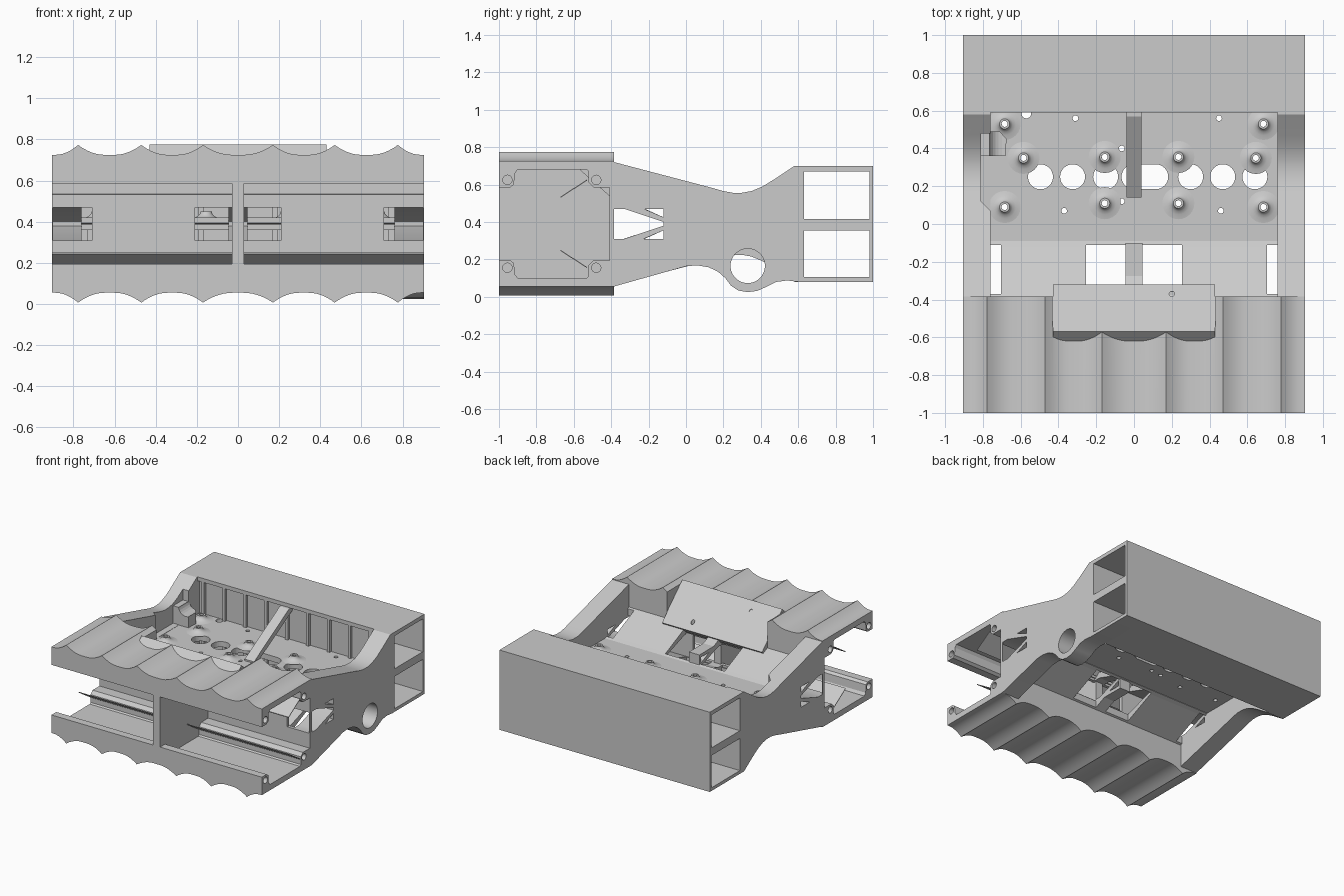
import bpy, bmesh, math

old = bpy.data.objects.get("Cube")
if old:
    bpy.data.objects.remove(old)

grey = bpy.data.materials.new("plain grey")
grey.use_nodes = True
COLOUR = (0.6, 0.6, 0.6, 1)
grey.diffuse_color = COLOUR
grey.node_tree.nodes["Principled BSDF"].inputs["Base Color"].default_value = COLOUR

W, INNER, MID = 0.905, 0.76, 0.39   # half width, inner wall face, mirror height


def prism(name, pts, axis, a, b):
    """Extrude a flat outline along an axis from a to b."""
    place = {"x": lambda p, t: (t, p[0], p[1]),
             "y": lambda p, t: (p[0], t, p[1]),
             "z": lambda p, t: (p[0], p[1], t)}[axis]
    bm = bmesh.new()
    face = bm.faces.new([bm.verts.new(place(p, a)) for p in pts])
    new = bmesh.ops.extrude_face_region(bm, geom=[face])["geom"]
    shift = place((0, 0), b - a)
    bmesh.ops.translate(bm, vec=shift, verts=[v for v in new if isinstance(v, bmesh.types.BMVert)])
    return finish(name, bm)


def finish(name, bm):
    bmesh.ops.recalc_face_normals(bm, faces=bm.faces)
    me = bpy.data.meshes.new(name)
    bm.to_mesh(me)
    bm.free()
    me.materials.append(grey)
    ob = bpy.data.objects.new(name, me)
    bpy.context.collection.objects.link(ob)
    return ob


def box(name, x0, x1, y0, y1, z0, z1):
    return prism(name, [(x0, y0), (x1, y0), (x1, y1), (x0, y1)], "z", z0, z1)


def circle(cx, cy, r, n=32):
    return [(cx + r * math.cos(math.tau * i / n), cy + r * math.sin(math.tau * i / n))
            for i in range(n)]


def activate(ob):
    bpy.ops.object.select_all(action="DESELECT")
    ob.select_set(True)
    bpy.context.view_layer.objects.active = ob


def cut(ob, cutters):
    activate(ob)
    for c in cutters:
        c.hide_render = True
        m = ob.modifiers.new("cut", "BOOLEAN")
        m.operation, m.solver, m.object = "DIFFERENCE", "EXACT", c
        bpy.ops.object.modifier_apply(modifier=m.name)
        bpy.data.objects.remove(c)


def smooth(ob, degrees=28):
    activate(ob)
    bpy.ops.object.shade_smooth_by_angle(angle=math.radians(degrees))


def flip(pts):
    return [(y, 2 * MID - z) for y, z in pts]


# Front bay: block with fluted top and bottom, scooped between sharp ridges
ridges = [-1.04, -0.777, -0.47, -0.17, 0.17, 0.47, 0.777, 1.04]
top_line = []
for a, b in zip(ridges, ridges[1:]):
    for k in range(14):
        t = k / 7 - 1
        x = (a + b) / 2 + t * (b - a) / 2
        if abs(x) < W - 0.004:
            top_line.append((x, 0.725 + 0.048 * max(0, (abs(t) - 0.15) / 0.85) ** 2))
top_line = [(-W, 0.725)] + top_line + [(W, 0.725)]
bay = prism("front_bay", top_line + flip(top_line)[::-1], "y", -1, -0.385)

# Side openings of the bay, screw holes, rear wall windows, slot for the tilted panel
half = [(-1.1, 0.585), (-0.94, 0.585), (-0.92, 0.6), (-0.915, 0.66), (-0.9, 0.68),
        (-0.53, 0.68), (-0.52, 0.67), (-0.52, 0.61), (-0.495, 0.585), (-0.41, 0.585)]
opening = half + flip(half)[::-1]
cutters = [prism("cutter", opening, "x", s * 0.03, s * 1.1) for s in (-1, 1)]
for y in (-0.955, -0.48):
    for z in (0.155, 0.625):
        cutters += [prism("cutter", circle(y, z, 0.025, 20), "x", s * 0.8, s * 1.1) for s in (-1, 1)]
for s in (-1, 1):
    for x0, x1 in ((0.03, 0.21), (0.71, 0.9)):
        cutters.append(box("cutter", s * x0, s * x1, -0.45, -0.3, 0.31, 0.47))
cutters.append(prism("cutter", [(-0.575, 0.775), (-0.31, 0.525), (-0.31, 0.9), (-0.575, 0.9)],
                     "x", -0.432, 0.432))
cut(bay, cutters)
smooth(bay)

# Tilted mounting panel with two blind screw holes
panel = prism("tilted_panel", [(-0.57, 0.775), (-0.32, 0.535), (-0.36, 0.495), (-0.62, 0.725)],
              "x", -0.43, 0.43)
cut(panel, [prism("cutter", circle(x, y, 0.014, 12), "z", z, 0.9)
            for x, y, z in ((0.2, -0.37, 0.54), (-0.2, -0.51, 0.67))])

# Thin slanted guide fins inside the bay
fin = [(-0.67, 0.53), (-0.53, 0.62), (-0.53, 0.626), (-0.67, 0.536)]
for s, side in ((-1, "right"), (1, "left")):
    prism(side + "_upper_fin", fin, "x", s * 0.03, s * W)
    prism(side + "_lower_fin", flip(fin), "x", s * 0.03, s * W)

# Side walls: the right one is symmetric, the left one has a lobe with a shaft hole
wall_top = [(-0.385, 0.72), (0.14, 0.582), (0.2, 0.565), (0.25, 0.556), (0.3, 0.556), (0.35, 0.565),
            (0.41, 0.59), (0.47, 0.627), (0.58, 0.7), (1, 0.7)]
lobe_base = [(1, 0.08), (0.6, 0.08), (0.54, 0.087), (0.48, 0.079), (0.43, 0.053), (0.38, 0.031),
             (0.33, 0.025), (0.28, 0.033), (0.24, 0.06), (0.21, 0.1), (0.17, 0.135),
             (0.12, 0.158), (0.06, 0.168), (0, 0.163), (-0.385, 0.055)]
brace = [(-0.385, 0.31), (-0.33, 0.31), (-0.12, 0.38), (-0.12, 0.4), (-0.33, 0.47), (-0.385, 0.47)]
small = [(-0.225, 0.47), (-0.12, 0.47), (-0.12, 0.425)]


def brace_cutters():
    return [prism("cutter", p, "x", -1, 1) for p in (brace, small, flip(small))]


for s, side, base in ((-1, "right", flip(wall_top)[::-1]), (1, "left", lobe_base)):
    wall = prism(side + "_wall", wall_top + base, "x", s * INNER, s * W)
    holes = brace_cutters()
    holes += [box("cutter", -1, 1, 0.63, 0.98, z0, z1) for z0, z1 in ((0.105, 0.355), (0.415, 0.67))]
    if s > 0:
        holes.append(prism("cutter", circle(0.33, 0.165, 0.092, 40), "x", -1, 1))
    else:
        holes.append(prism("cutter", [(-0.75, 0.06), (-0.81, 0.12), (-0.81, 0.48), (-0.75, 0.48)],
                           "z", 0.415, 0.9))
    cut(wall, holes)
    smooth(wall)

# Rear box skins, shelf and ribs
for name, y0, y1, z0, z1 in (("rear_top", 0.59, 1, 0.67, 0.7), ("rear_bottom", 0.59, 1, 0.08, 0.105),
                             ("rear_shelf", 0.615, 1, 0.355, 0.415), ("rear_back", 0.98, 1, 0.08, 0.7),
                             ("rear_front", 0.615, 0.63, 0.08, 0.7)):
    box(name, -INNER, INNER, y0, y1, z0, z1)
for i in range(9):
    x = -0.72 + 0.18 * i
    box("front_rib", x - 0.012, x + 0.012, 0.595, 0.616, 0.105, 0.67)

# Motor deck with its round holes, slot and small holes
deck = box("deck_plate", -INNER, INNER, -0.09, 0.616, 0.37, 0.413)
holes = [circle(x, 0.25, 0.066) for x in (-0.495, -0.325, -0.15, 0.3, 0.47, 0.64)]
holes.append([(x + (0.115 if x > 0.001 else 0), y) for x, y in circle(0, 0.25, 0.066)])
holes += [circle(x, y, 0.015, 16) for x, y in ((-0.31, 0.56), (0.45, 0.56), (-0.37, 0.07),
                                               (0.46, 0.07), (-0.065, 0.4), (-0.065, 0.12))]
holes.append(circle(-0.57, 0.585, 0.026, 20))
posts = [(s * x, y) for s in (-1, 1) for x, y in ((0.685, 0.53), (0.685, 0.09))]
posts += [(-0.585, 0.35), (0.645, 0.35)] + [(x, y) for x in (-0.155, 0.235) for y in (0.11, 0.355)]
holes += [circle(x, y, 0.016, 16) for x, y in posts]
cut(deck, [prism("cutter", h, "z", 0.3, 0.5) for h in holes])

# Flared standoffs, each a spun ring profile
for x, y in posts:
    bm = bmesh.new()
    prof = [(0.016, 0.4), (0.016, 0.45), (0.027, 0.45), (0.031, 0.437), (0.042, 0.426),
            (0.06, 0.418), (0.085, 0.413)]
    vs = [bm.verts.new((x + r, y, z)) for r, z in prof]
    es = [bm.edges.new(p) for p in zip(vs, vs[1:])]
    bmesh.ops.spin(bm, geom=vs + es, cent=(x, y, 0), axis=(0, 0, 1), angle=math.tau, steps=24,
                   use_merge=True)
    smooth(finish("standoff", bm), 40)

# Two sloped sheets spreading from the deck to the bay, with through openings
sheet = [(-0.09, 0.38), (-0.09, 0.413), (-0.12, 0.425), (-0.385, 0.544), (-0.385, 0.488), (-0.12, 0.4)]
for name, outline in (("upper_sheet", sheet), ("lower_sheet", flip(sheet))):
    slope = prism(name, outline, "x", -INNER, INNER)
    cut(slope, [box("cutter", s * x0, s * x1, -0.37, -0.11, 0.1, 0.7)
                for s in (-1, 1) for x0, x1 in ((0.045, 0.255), (0.705, 0.765))])

# Central beam between and around the sheets
beam = box("centre_beam", -0.045, 0.045, -0.385, -0.1, 0.285, 0.495)
cut(beam, brace_cutters())

# Diagonal strut from deck to rear box, and the small clip on the right wall
prism("diagonal_strut", [(0.14, 0.41), (0.14, 0.425), (0.57, 0.672), (0.62, 0.672), (0.62, 0.65), (0.19, 0.41)],
      "x", -0.04, 0.04)
clip = prism("wall_clip", [(-0.81, 0.36), (-0.68, 0.36), (-0.675, 0.45), (-0.71, 0.49), (-0.81, 0.49)],
             "z", 0.41, 0.55)
cut(clip, [prism("cutter", circle(-0.7, 0.56, 0.065, 24), "y", 0.3, 0.6)])
